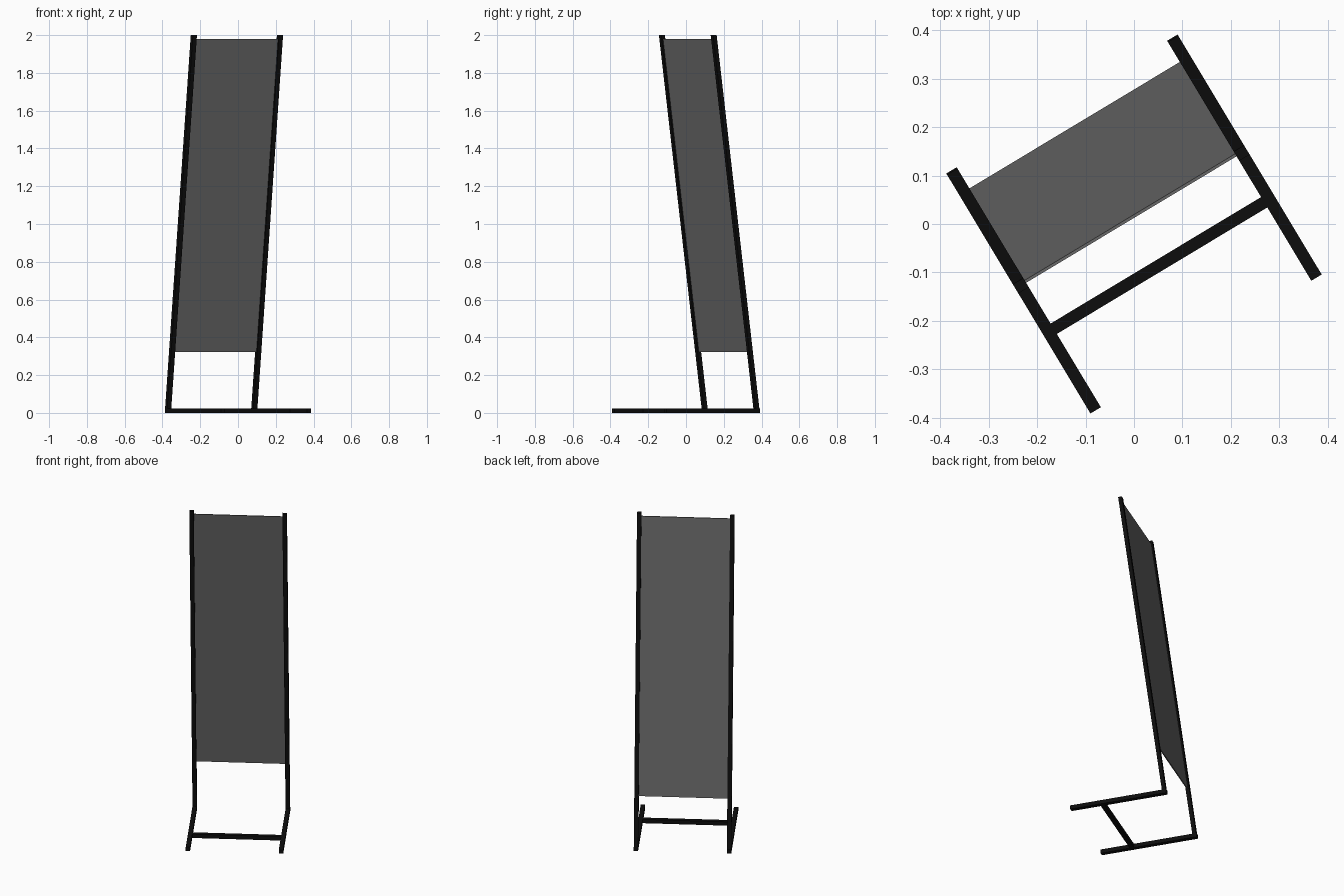
import bpy, bmesh, math
from mathutils import Matrix

if "Cube" in bpy.data.objects:
    bpy.data.objects.remove(bpy.data.objects["Cube"])

ROT = Matrix.Rotation(math.radians(31), 4, 'Z')   # whole stand is turned on its base
U, W = 0.266, 0.025        # half spacing of the side frames, tube width
Y0, Y1 = 0.278, 0.011      # post centre depth at floor and at top (leans forward)


def material(name, rgb):
    m = bpy.data.materials.new(name)
    m.diffuse_color = (*rgb, 1)
    m.use_nodes = True
    m.node_tree.nodes["Principled BSDF"].inputs["Base Color"].default_value = m.diffuse_color
    return m


black = material("black_metal", (0.004, 0.004, 0.004))
grey = material("dark_grey_panel", (0.138, 0.138, 0.138))


def lean(z):
    return Y0 + (Y1 - Y0) * z / 2.0


def box(name, x, z, depth, mat, y=None):
    """Box over x and z ranges; y is a fixed centre, or follows the lean if None."""
    bm = bmesh.new()
    bmesh.ops.create_cube(bm, size=1)
    for v in bm.verts:
        px = x[0] if v.co.x < 0 else x[1]
        pz = z[0] if v.co.z < 0 else z[1]
        centre = lean(pz) if y is None else y
        v.co = (px, centre + v.co.y * depth, pz)
    bm.transform(ROT)
    me = bpy.data.meshes.new(name)
    bm.to_mesh(me)
    bm.free()
    me.materials.append(mat)
    ob = bpy.data.objects.new(name, me)
    bpy.context.collection.objects.link(ob)


# Side frames: floor rail and leaning post
for side, s in (("left", -1), ("right", 1)):
    xr = (s * U - W / 2, s * U + W / 2)
    box(side + "_floor_rail", xr, (0, 0.024), 0.578, black, y=0)
    box(side + "_post", xr, (0, 2.0), 0.022, black)

inner = (-U + W / 2, U - W / 2)
# Cross bar joining the floor rails
box("cross_bar", inner, (0, 0.024), W, black, y=-0.10)
# Thin leaning panel between the posts
box("panel", inner, (0.322, 1.98), 0.006, grey)
